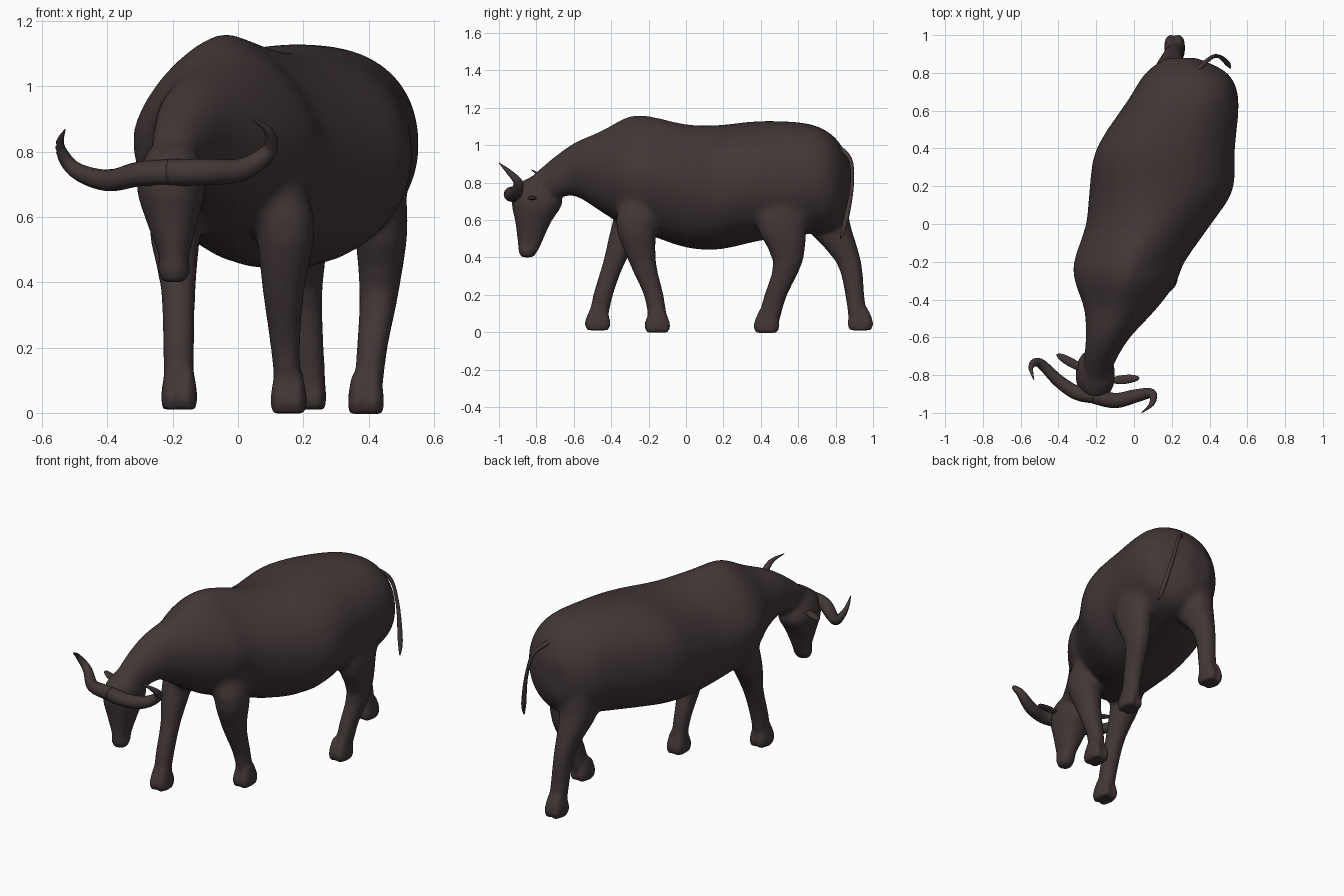
import bpy, bmesh, math
from mathutils import Vector, Matrix

if "Cube" in bpy.data.objects:
    bpy.data.objects.remove(bpy.data.objects["Cube"])

hide = bpy.data.materials.new("dark brown hide")
hide.diffuse_color = (0.055, 0.038, 0.038, 1)
hide.use_nodes = True
hide.node_tree.nodes["Principled BSDF"].inputs["Base Color"].default_value = hide.diffuse_color


def power(v, n):
    return math.copysign(abs(v) ** (2 / n), v)


def refine(rows, steps=3):
    """Catmull-Rom in-betweens, so that few stations give a smooth form."""
    out = []
    for i in range(len(rows) - 1):
        quad = [rows[max(i - 1, 0)], rows[i], rows[i + 1], rows[min(i + 2, len(rows) - 1)]]
        for k in range(steps):
            t = k / steps
            out.append([b + t / 2 * (c - a + t * (2 * a - 5 * b + 4 * c - d + t * (3 * (b - c) + d - a)))
                        for a, b, c, d in zip(*quad)])
    return out + [list(rows[-1])]


def oval(hx, hy, top=2.2, low=2.2, sides=28):
    pts = []
    for i in range(sides):
        c, s = math.cos(2 * math.pi * i / sides), math.sin(2 * math.pi * i / sides)
        n = top if s > 0 else low
        pts.append((hx * power(c, n), hy * power(s, n)))
    return pts


def loft(bm, rings):
    """Skin a list of point rings and close both ends."""
    loops = [[bm.verts.new(p) for p in r] for r in rings]
    for a, b in zip(loops, loops[1:]):
        for i in range(len(a)):
            j = (i + 1) % len(a)
            bm.faces.new((a[i], a[j], b[j], b[i]))
    bm.faces.new(loops[0][::-1])
    bm.faces.new(loops[-1])


def upright(bm, rows):
    """Level rings from (z, x, half x, y, half y)."""
    loft(bm, [[(x + u, y + v, z) for u, v in oval(hx, hy)] for z, x, hx, y, hy in rows])


def finish(name, bm):
    bmesh.ops.recalc_face_normals(bm, faces=bm.faces[:])
    for f in bm.faces:
        f.smooth = True
    me = bpy.data.meshes.new(name)
    bm.to_mesh(me)
    bm.free()
    ob = bpy.data.objects.new(name, me)
    me.materials.append(hide)
    bpy.context.collection.objects.link(ob)
    return ob


def tube(name, points):
    """Smooth tapered tube through (x, y, z, radius) points."""
    rows = refine(points, 5)
    rings = []
    for i, row in enumerate(rows):
        along = Vector(rows[min(i + 1, len(rows) - 1)][:3]) - Vector(rows[max(i - 1, 0)][:3])
        u = along.cross(Vector((0, .5, -.86) if name != "tail" else (1, 0, 0))).normalized()
        v = along.cross(u).normalized()
        rings.append([Vector(row[:3]) + u * a + v * b for a, b in oval(row[3], row[3], 2, 2, 12)])
    bm = bmesh.new()
    loft(bm, rings)
    finish(name, bm)


body = bmesh.new()

# Trunk and neck: (y, left x, right x, belly z, back z); the back is peaked at the shoulder
trunk = [(.88, .17, .33, .68, .91), (.80, .06, .495, .56, 1.04), (.66, -.03, .555, .525, 1.115),
         (.40, -.20, .535, .49, 1.13), (.18, -.237, .525, .443, 1.108), (0, -.255, .41, .453, 1.113),
         (-.20, -.32, .27, .52, 1.16), (-.31, -.313, .225, .555, 1.155), (-.45, -.265, .12, .64, 1.08),
         (-.60, -.255, -.02, .73, 1.01), (-.73, -.265, -.10, .70, .915), (-.86, -.26, -.15, .70, .80)]
rings = []
for y, x0, x1, z0, z1 in refine(trunk):
    peak = 2.2 - .72 * math.exp(-((y + .25) / .34) ** 2)
    rings.append([((x0 + x1) / 2 + u, y, (z0 + z1) / 2 + v)
                  for u, v in oval((x1 - x0) / 2, (z1 - z0) / 2, peak, 2.05)])
loft(body, rings)

# Head hanging down to the muzzle
upright(body, refine([(.83, -.20, .05, -.78, .05), (.78, -.203, .085, -.80, .11),
                      (.69, -.205, .105, -.796, .136), (.59, -.202, .08, -.817, .096),
                      (.48, -.196, .046, -.835, .065), (.44, -.196, .051, -.843, .054),
                      (.40, -.196, .036, -.85, .034)]))

# Legs: (x, half x, y, half y) at five shared heights, then the cloven hoof (x, y, ground z)
levels = (.84, .60, .38, .20, .06)
right_front = [(-.16, .08, -.24, .09), (-.193, .083, -.295, .097), (-.183, .053, -.382, .06),
               (-.182, .048, -.443, .053), (-.182, .043, -.47, .05)]
left_front = [(.07, .07, -.19, .10), (.143, .093, -.265, .112), (.139, .064, -.234, .073),
              (.145, .045, -.173, .053), (.155, .04, -.15, .05)]
left_hind = [(.40, .09, .62, .15), (.436, .085, .515, .142), (.433, .061, .545, .08),
             (.411, .047, .48, .061), (.398, .043, .44, .06)]
right_hind = [(.19, .12, .72, .14), (.185, .10, .745, .13), (.203, .056, .868, .068),
              (.213, .05, .902, .051), (.22, .05, .92, .05)]
for leg, (x, y, ground) in ((right_front, (-.18, -.472, .013)), (left_front, (.155, -.153, .001)),
                            (left_hind, (.392, .43, -.001)), (right_hind, (.215, .932, .013))):
    upright(body, refine([(z, *row) for z, row in zip(levels, leg)]))
    toe = ((-.003, .027, .06), (.03, .032, .072), (.06, .03, .066), (.12, .02, .04))
    for side in (-1, 1):
        upright(body, [(ground + h, x + side * .024, half, y, deep) for h, half, deep in toe])
    upright(body, [(ground + h, x, half, y, deep - .008) for h, half, deep in toe])

ob = finish("body_with_head_and_legs", body)
blend = ob.modifiers.new("blend", 'REMESH')
blend.mode = 'VOXEL'
blend.voxel_size = .011
blend.use_smooth_shade = True
soften = ob.modifiers.new("soften", 'SMOOTH')
soften.factor = .5
soften.iterations = 10
# Stronger softening on the trunk, where the legs flow into it
high = ob.vertex_groups.new(name="upper_body")
high.add([v.index for v in ob.data.vertices if v.co.z > .52 and v.co.y > -.6], 1, 'REPLACE')
bpy.context.view_layer.objects.active = ob
ob.select_set(True)
bpy.ops.object.modifier_apply(modifier="blend")
bpy.ops.object.modifier_apply(modifier="soften")
ob.vertex_groups.clear()
high = ob.vertex_groups.new(name="upper_body")
for v in ob.data.vertices:
    w = min(1, max(0, (v.co.z - .5) / .12)) * min(1, max(0, (v.co.y + .6) / .15))
    if w > 0:
        high.add([v.index], w, 'REPLACE')
flow = ob.modifiers.new("flow", 'SMOOTH')
flow.factor = .5
flow.iterations = 40
flow.vertex_group = "upper_body"
if not ob.data.materials:
    ob.data.materials.append(hide)

# Horns sweeping out, back and up
tube("right_horn", [(-.19, -.91, .735, .042), (-.30, -.895, .732, .038), (-.40, -.83, .712, .033),
                    (-.50, -.735, .745, .025), (-.545, -.755, .815, .015), (-.53, -.825, .868, .002)])
tube("left_horn", [(-.21, -.91, .735, .042), (-.10, -.935, .738, .040), (.01, -.91, .745, .035),
                   (.093, -.897, .80, .025), (.095, -.95, .86, .014), (.04, -1.0, .905, .002)])

# Ears: flattened leaf shapes
for name, root, tip in (("right_ear", (-.26, -.775, .73), (-.41, -.69, .74)),
                        ("left_ear", (-.13, -.83, .72), (.03, -.815, .715))):
    a, b = Vector(root), Vector(tip)
    bm = bmesh.new()
    m = (Matrix.Translation((a + b) / 2) @ (b - a).to_track_quat('X', 'Z').to_matrix().to_4x4()
         @ Matrix.Diagonal(((b - a).length / 2, .024, .012, 1)))
    bmesh.ops.create_uvsphere(bm, u_segments=16, v_segments=10, radius=1, matrix=m)
    finish(name, bm)

# Tail with a small tuft
tube("tail", [(.30, .78, 1.01, .016), (.40, .875, .93, .011), (.45, .887, .78, .010),
              (.495, .85, .58, .014), (.51, .825, .50, .003)])
